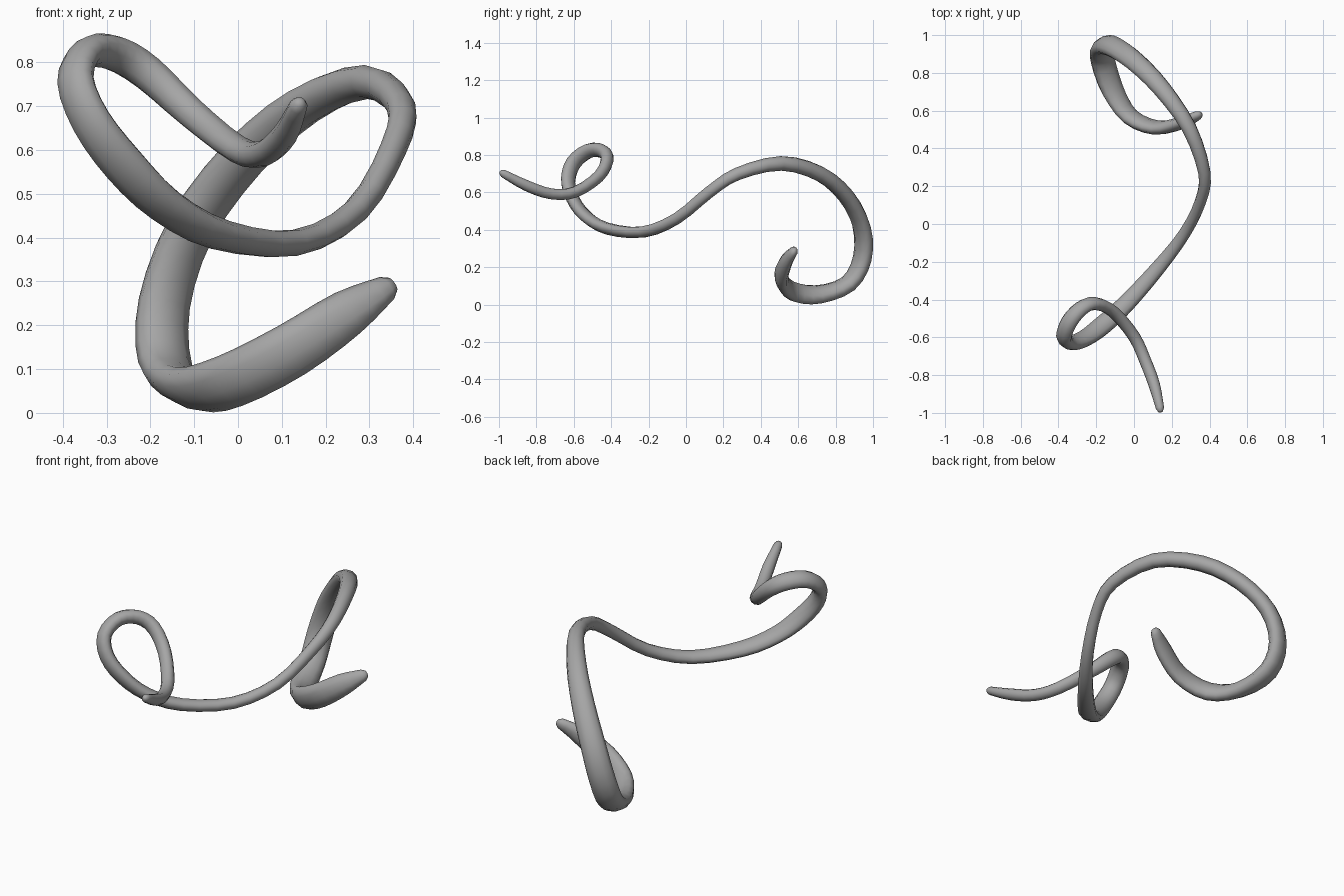
import bpy, bmesh, math
from mathutils import Vector

if "Cube" in bpy.data.objects:
    bpy.data.objects.remove(bpy.data.objects["Cube"])

# Centre line of the tendril: x, y, z, wide radius, narrow radius
PATH = [
    (0.138, -0.977, 0.701, 0.022, 0.021),
    (0.107, -0.85, 0.635, 0.031, 0.029),
    (0.058, -0.72, 0.592, 0.032, 0.030),
    (0.00, -0.595, 0.601, 0.033, 0.030),
    (-0.107, -0.467, 0.685, 0.036, 0.031),
    (-0.205, -0.421, 0.775, 0.042, 0.034),
    (-0.28, -0.447, 0.82, 0.045, 0.035),
    (-0.344, -0.52, 0.822, 0.047, 0.035),
    (-0.371, -0.60, 0.76, 0.048, 0.035),
    (-0.335, -0.63, 0.665, 0.050, 0.035),
    (-0.26, -0.605, 0.565, 0.053, 0.034),
    (-0.165, -0.535, 0.472, 0.054, 0.033),
    (-0.04, -0.42, 0.406, 0.049, 0.032),
    (0.13, -0.23, 0.388, 0.040, 0.030),
    (0.268, -0.05, 0.460, 0.032, 0.030),
    (0.354, 0.125, 0.602, 0.032, 0.030),
    (0.372, 0.275, 0.699, 0.035, 0.033),
    (0.292, 0.508, 0.755, 0.041, 0.038),
    (0.149, 0.714, 0.70, 0.050, 0.042),
    (0.010, 0.856, 0.58, 0.057, 0.043),
    (-0.108, 0.938, 0.42, 0.062, 0.043),
    (-0.168, 0.943, 0.25, 0.065, 0.043),
    (-0.166, 0.868, 0.112, 0.066, 0.043),
    (-0.112, 0.708, 0.055, 0.066, 0.042),
    (-0.02, 0.568, 0.072, 0.065, 0.039),
    (0.12, 0.510, 0.142, 0.064, 0.036),
    (0.25, 0.535, 0.228, 0.054, 0.033),
    (0.340, 0.576, 0.285, 0.030, 0.023),
]
SIDES = 10
STEPS = 3


def spline(a, b, c, d, t):
    """Smooth interpolation between b and c."""
    return [0.5 * (2 * q + (r - p) * t + (2 * p - 5 * q + 4 * r - s) * t * t
                   + (3 * q - p - 3 * r + s) * t ** 3)
            for p, q, r, s in zip(a, b, c, d)]


# Resample the path
n = len(PATH)
samples = []
for i in range(n - 1):
    quad = [PATH[max(i - 1, 0)], PATH[i], PATH[i + 1], PATH[min(i + 2, n - 1)]]
    samples += [spline(*quad, k / STEPS) for k in range(STEPS)]
samples.append(list(PATH[-1]))
centres = [Vector(s[:3]) for s in samples]
last = len(centres) - 1
tangents = [(centres[min(i + 1, last)] - centres[max(i - 1, 0)]).normalized()
            for i in range(last + 1)]

# Wide axis of the section: across the plane in which the path bends
axes = [tangents[max(i - 1, 0)].cross(tangents[min(i + 1, last)])
        for i in range(last + 1)]
for i in range(1, last + 1):
    if axes[i].dot(axes[i - 1]) < 0:
        axes[i].negate()
for _ in range(4):
    axes = [axes[max(i - 1, 0)] + axes[i] * 2 + axes[min(i + 1, last)]
            for i in range(last + 1)]

# Sweep an oval section along the path without twist
bm = bmesh.new()
rings = []
side = tangents[0].cross(Vector((0, 0, 1))).normalized()
for centre, tangent, axis, s in zip(centres, tangents, axes, samples):
    side = (side - tangent * side.dot(tangent)).normalized()
    other = tangent.cross(side)
    wide = (axis - tangent * axis.dot(tangent)).normalized()
    ring = []
    for k in range(SIDES):
        a = 2 * math.pi * k / SIDES
        d = side * math.cos(a) + other * math.sin(a)
        ring.append(bm.verts.new(centre + d * s[4] + wide * d.dot(wide) * (s[3] - s[4])))
    rings.append(ring)
for r0, r1 in zip(rings, rings[1:]):
    for k in range(SIDES):
        j = (k + 1) % SIDES
        bm.faces.new((r0[k], r0[j], r1[j], r1[k]))

# Rounded tips: one smaller ring, then a point
for ring, centre, out in ((rings[0], centres[0], -tangents[0]),
                          (rings[-1], centres[-1], tangents[-1])):
    cap = [bm.verts.new(centre + (v.co - centre) * 0.6 + out * 0.017) for v in ring]
    tip = bm.verts.new(centre + out * 0.023)
    for k in range(SIDES):
        j = (k + 1) % SIDES
        bm.faces.new((ring[k], ring[j], cap[j], cap[k]))
        bm.faces.new((cap[k], cap[j], tip))
bmesh.ops.recalc_face_normals(bm, faces=bm.faces)

mesh = bpy.data.meshes.new("curled_tendril")
bm.to_mesh(mesh)
bm.free()
mesh.shade_smooth()

grey = bpy.data.materials.new("mid_grey")
grey.diffuse_color = (0.38, 0.38, 0.38, 1)
grey.use_nodes = True
grey.node_tree.nodes["Principled BSDF"].inputs["Base Color"].default_value = grey.diffuse_color
mesh.materials.append(grey)

tendril = bpy.data.objects.new("curled_tendril", mesh)
bpy.context.collection.objects.link(tendril)
